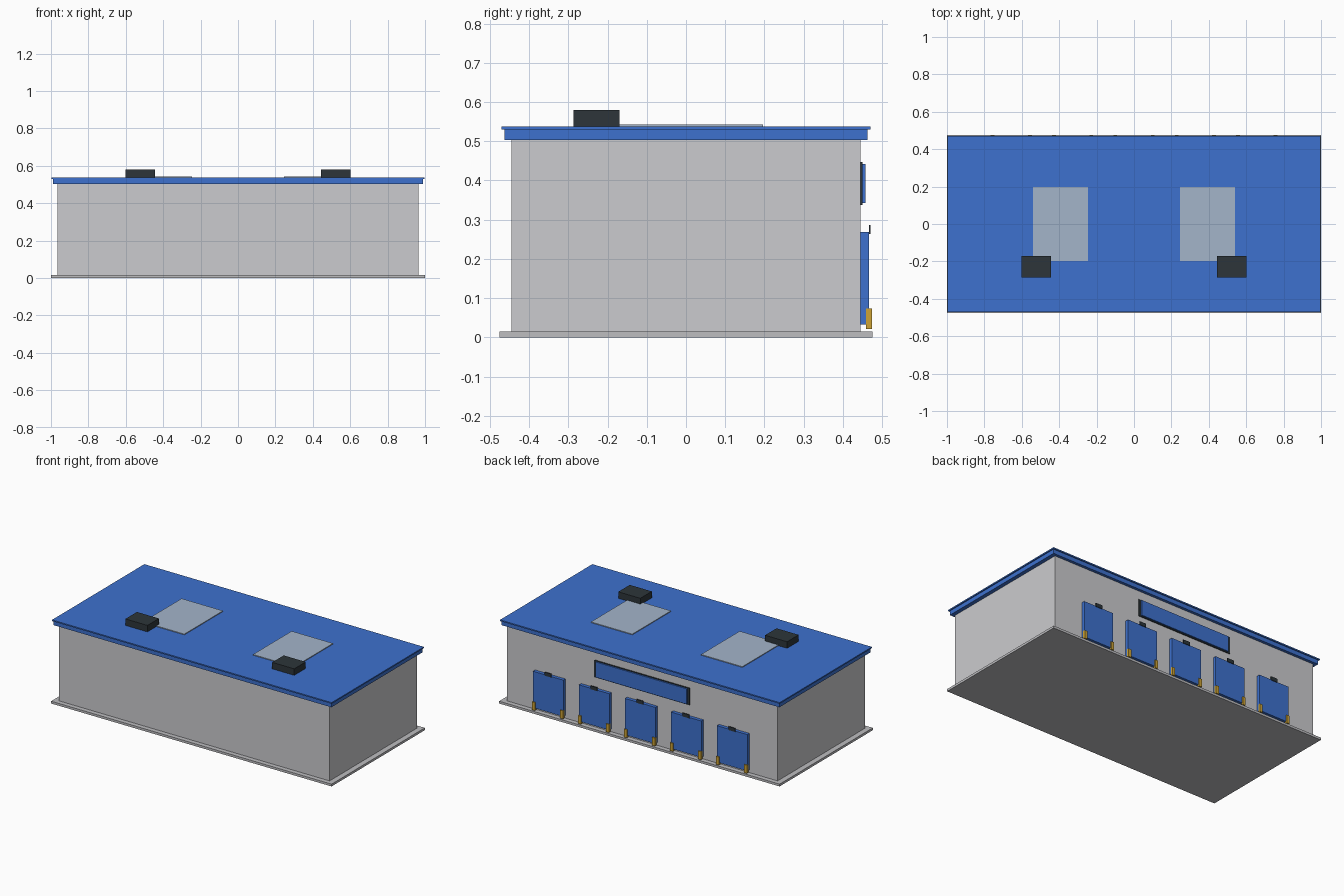
import bpy

if "Cube" in bpy.data.objects:
    bpy.data.objects.remove(bpy.data.objects["Cube"])

def material(name, r, g, b):
    m = bpy.data.materials.new(name)
    m.diffuse_color = (r, g, b, 1.0)
    m.use_nodes = True
    m.node_tree.nodes["Principled BSDF"].inputs["Base Color"].default_value = m.diffuse_color
    return m

BLUE = material("blue", 0.047, 0.165, 0.62)
WALL = material("light_grey", 0.60, 0.60, 0.62)
SLAB = material("concrete_grey", 0.51, 0.51, 0.53)
GLASS = material("skylight_blue_grey", 0.37, 0.46, 0.59)
DARK = material("dark_charcoal", 0.026, 0.036, 0.042)
YELLOW = material("yellow", 0.62, 0.37, 0.035)

def box(name, x, y, z, mat):
    """Box from (min, max) ranges on each axis."""
    verts = [(a, b, c) for a in x for b in y for c in z]
    faces = [(0, 1, 3, 2), (4, 6, 7, 5), (0, 4, 5, 1),
             (2, 3, 7, 6), (0, 2, 6, 4), (1, 5, 7, 3)]
    me = bpy.data.meshes.new(name)
    me.from_pydata(verts, [], faces)
    me.materials.append(mat)
    ob = bpy.data.objects.new(name, me)
    bpy.context.collection.objects.link(ob)
    return ob

# Main building
box("foundation_slab", (-1, 1), (-0.475, 0.475), (0, 0.015), SLAB)
box("walls", (-0.965, 0.965), (-0.445, 0.445), (0.015, 0.505), WALL)
box("roof_fascia", (-0.99, 0.99), (-0.463, 0.463), (0.503, 0.53), BLUE)
box("roof_cap", (-0.997, 0.997), (-0.47, 0.47), (0.53, 0.538), BLUE)

# Skylights and rooftop units, mirrored left and right
for side, s in (("left", -1), ("right", 1)):
    box(f"skylight_{side}", sorted((s * 0.245, s * 0.54)), (-0.197, 0.197), (0.536, 0.543), GLASS)
    box(f"roof_unit_{side}", sorted((s * 0.445, s * 0.602)), (-0.287, -0.17), (0.536, 0.58), DARK)

# Sign board over the dock doors
box("sign_backing", (-0.34, 0.34), (0.443, 0.450), (0.337, 0.447), DARK)
box("sign_panel", (-0.325, 0.325), (0.449, 0.458), (0.343, 0.442), BLUE)

# Five dock doors, each with a lamp and two bumpers
for i in range(5):
    cx = (i - 2) * 0.328
    box(f"dock_door_{i + 1}", (cx - 0.108, cx + 0.108), (0.443, 0.467), (0.033, 0.268), BLUE)
    box(f"door_lamp_{i + 1}", (cx - 0.024, cx + 0.024), (0.4665, 0.471), (0.264, 0.287), DARK)
    for side, s in (("left", -1), ("right", 1)):
        bx = cx + s * 0.1
        box(f"door_bumper_{i + 1}_{side}", (bx - 0.01, bx + 0.01), (0.459, 0.474), (0.021, 0.073), YELLOW)
